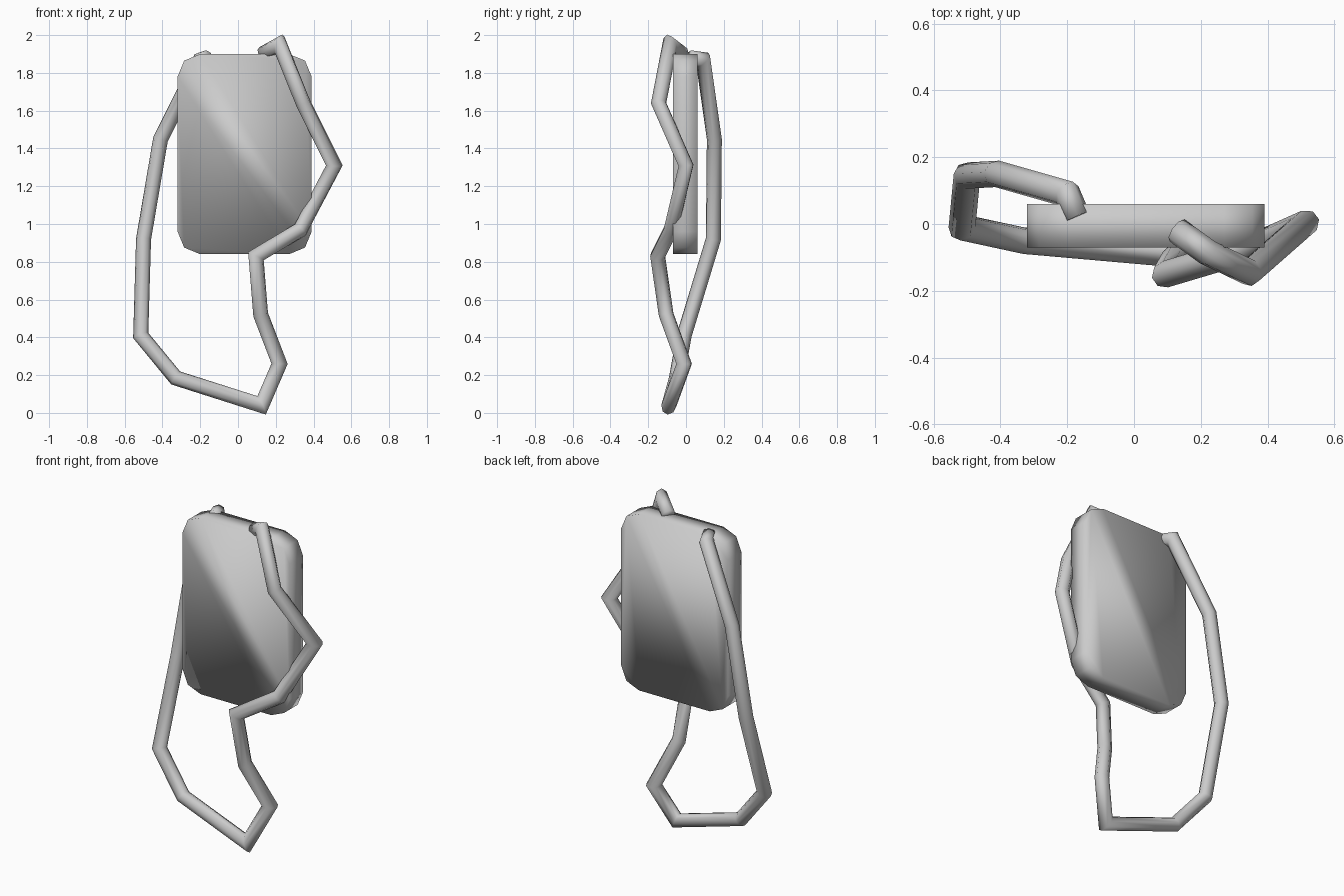
import bpy, bmesh, math
from mathutils import Vector

if "Cube" in bpy.data.objects:
    bpy.data.objects.remove(bpy.data.objects["Cube"], do_unlink=True)

grey = bpy.data.materials.new("plain grey")
grey.use_nodes = True
GREY = (0.6, 0.6, 0.6, 1)
grey.diffuse_color = GREY
grey.node_tree.nodes["Principled BSDF"].inputs["Base Color"].default_value = GREY


def finish(bm, name):
    """Turn a bmesh into a smooth shaded grey object."""
    bmesh.ops.recalc_face_normals(bm, faces=bm.faces)
    for face in bm.faces:
        face.smooth = True
    mesh = bpy.data.meshes.new(name)
    bm.to_mesh(mesh)
    bm.free()
    mesh.materials.append(grey)
    obj = bpy.data.objects.new(name, mesh)
    bpy.context.collection.objects.link(obj)
    return obj


def rounded_slab(name, x0, x1, y0, y1, z0, z1, radius):
    """Slab with coarse rounded corners, seen from the front."""
    outline = []
    corners = [(x1, z1, -1, -1), (x0, z1, 1, -1), (x0, z0, 1, 1), (x1, z0, -1, 1)]
    for i, (x, z, sx, sz) in enumerate(corners):
        for step in range(3):
            a = math.pi / 2 * (i + step / 2)
            outline.append((x + radius * (sx + math.cos(a)),
                            z + radius * (sz + math.sin(a))))
    bm = bmesh.new()
    loops = [[bm.verts.new((x, y, z)) for x, z in outline] for y in (y0, y1)]
    count = len(outline)
    for i in range(count):
        j = (i + 1) % count
        bm.faces.new((loops[0][i], loops[0][j], loops[1][j], loops[1][i]))
    # Each panel folds along one diagonal
    for loop, (a, b) in zip(loops, ((4, 10), (1, 7))):
        bm.faces.new(loop[a:b + 1])
        bm.faces.new(loop[b:] + loop[:a + 1])
    return finish(bm, name)


def mitred_tube(name, path, radius, sides):
    """Sweep a polygon along a path with mitred joints and closed ends."""
    pts = [Vector(p) for p in path]
    dirs = [(b - a).normalized() for a, b in zip(pts, pts[1:])]
    u = dirs[0].orthogonal().normalized()
    v = dirs[0].cross(u)
    ring = []
    for k in range(sides):
        a = 2 * math.pi * k / sides
        ring.append(pts[0] + radius * (math.cos(a) * u + math.sin(a) * v))
    bm = bmesh.new()
    last = [bm.verts.new(p) for p in ring]
    bm.faces.new(last)
    for i, d in enumerate(dirs):
        plane = d + dirs[i + 1] if i + 1 < len(dirs) else d
        ring = [p + d * ((pts[i + 1] - p).dot(plane) / d.dot(plane)) for p in ring]
        new = [bm.verts.new(p) for p in ring]
        for k in range(sides):
            n = (k + 1) % sides
            bm.faces.new((last[k], last[n], new[n], new[k]))
        last = new
    bm.faces.new(last)
    return finish(bm, name)


# Flat body of the pouch
rounded_slab("pouch_body", -0.32, 0.39, -0.07, 0.06, 0.84, 1.90, 0.12)

# Loose strap, from the back corner round to the front corner
strap_path = [
    (-0.17, 0.02, 1.88), (-0.20, 0.09, 1.87), (-0.41, 0.15, 1.45),
    (-0.50, 0.145, 0.92), (-0.515, -0.01, 0.41), (-0.33, -0.05, 0.185),
    (0.125, -0.09, 0.04), (0.22, -0.01, 0.26), (0.12, -0.105, 0.52),
    (0.095, -0.15, 0.83), (0.33, -0.08, 0.97), (0.51, 0.0, 1.31),
    (0.345, -0.145, 1.64), (0.22, -0.085, 1.95), (0.13, -0.02, 1.90),
]
mitred_tube("strap", strap_path, 0.04, 8)
